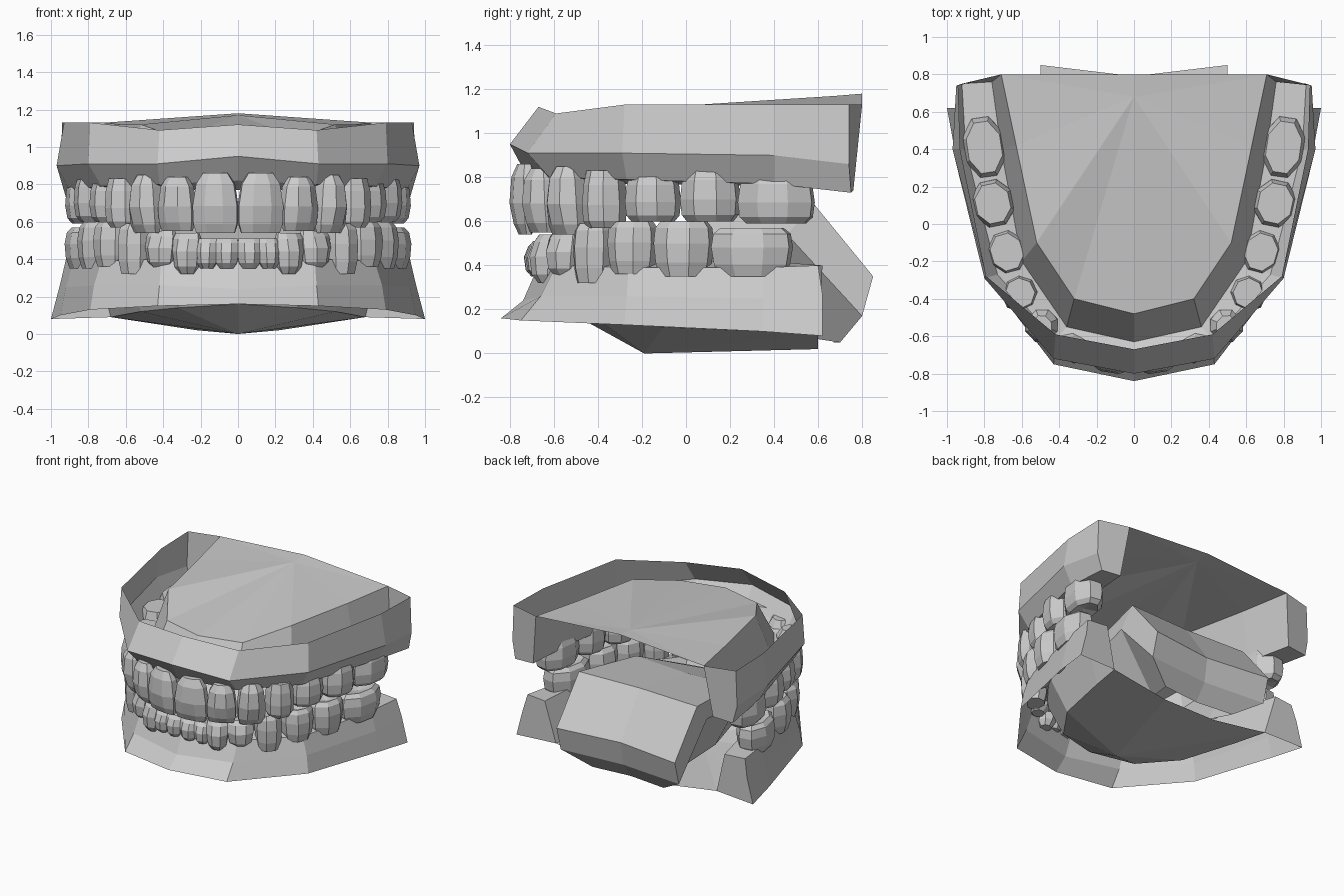
import bpy, bmesh
from math import cos, sin, pi
from mathutils import Vector

cube = bpy.data.objects.get("Cube")
if cube:
    bpy.data.objects.remove(cube, do_unlink=True)

# One plaster colour for the whole cast
plaster = bpy.data.materials.new("plaster_grey")
plaster.use_nodes = True
plaster.diffuse_color = (0.6, 0.6, 0.6, 1)
shader = plaster.node_tree.nodes["Principled BSDF"]
shader.inputs["Base Color"].default_value = plaster.diffuse_color
shader.inputs["Roughness"].default_value = 0.9


def finish(bm, name, mirrored=False):
    """Turn a bmesh into a flat shaded object, optionally mirrored across x."""
    bmesh.ops.recalc_face_normals(bm, faces=bm.faces)
    mesh = bpy.data.meshes.new(name)
    bm.to_mesh(mesh)
    bm.free()
    mesh.materials.append(plaster)
    obj = bpy.data.objects.new(name, mesh)
    bpy.context.collection.objects.link(obj)
    if mirrored:
        mirror = obj.modifiers.new("mirror", 'MIRROR')
        mirror.use_clip = True
        mirror.merge_threshold = 0.001


def bridge(bm, rows, closed=False):
    """Join neighbouring rows of vertices with quads."""
    for a, b in zip(rows, rows[1:]):
        count = len(a)
        for i in range(count if closed else count - 1):
            j = (i + 1) % count
            bm.faces.new((a[i], a[j], b[j], b[i]))


def build_gum(name, stations, centre, closing):
    """Half arch trough, capped at the back, with a sheet spanning its inside."""
    bm = bmesh.new()
    rows = [[bm.verts.new(p) for p in station] for station in stations]
    bridge(bm, rows)
    bm.faces.new(rows[-1])
    hub = bm.verts.new(centre)
    rim = [row[-1] for row in rows] + [bm.verts.new(p) for p in closing]
    for a, b in zip(rim, rim[1:]):
        bm.faces.new((hub, a, b))
    finish(bm, name, mirrored=True)


# Gum sections, front to back: outer rim, bulge, outer gumline, inner gumline, sheet
upper_sections = [
    [(0, -.67, 1.12), (0, -.8, .95), (0, -.73, .82), (0, -.63, .77), (0, -.48, 1.05)],
    [(.42, -.59, 1.09), (.43, -.72, .91), (.42, -.62, .8), (.36, -.55, .77), (.32, -.4, 1.05)],
    [(.79, -.28, 1.13), (.8, -.29, .91), (.73, -.27, .79), (.6, -.2, .77), (.52, -.1, 1.12)],
    [(.93, .4, 1.13), (.97, .4, .9), (.9, .4, .77), (.71, .4, .76), (.63, .42, 1.12)],
    [(.94, .74, 1.13), (.95, .74, .86), (.92, .75, .73), (.76, .76, .74), (.71, .8, 1.13)],
]
lower_sections = [
    [(0, -.84, .16), (0, -.74, .24), (0, -.67, .4), (0, -.6, .42), (0, -.48, .16)],
    [(.43, -.75, .15), (.42, -.66, .26), (.41, -.59, .4), (.35, -.52, .42), (.32, -.38, .14)],
    [(.79, -.28, .13), (.77, -.27, .26), (.73, -.26, .39), (.6, -.2, .42), (.52, -.1, .12)],
    [(.95, .35, .1), (.92, .35, .25), (.88, .35, .39), (.71, .35, .42), (.63, .35, .1)],
    [(1, .62, .08), (.95, .62, .27), (.92, .6, .4), (.76, .62, .4), (.68, .6, .09)],
]
build_gum("upper_gum_and_palate", upper_sections, (0, .68, 1.17), [(0, .8, 1.18)])
build_gum("lower_gum_and_floor", lower_sections, (0, -.19, 0),
          [(.22, .6, .02), (0, .6, .02)])


# Tongue: a thick slab on a keel that rises and then bends down at the throat
def build_tongue():
    bm = bmesh.new()
    # Sections, front to back: middle, upper edge, lower edge, keel
    sections = [
        [(0, -.45, .42), (.2, -.42, .42), (.22, -.4, .32), (.18, -.36, .14)],
        [(0, 0, .58), (.42, 0, .6), (.44, 0, .46), (.25, 0, .1)],
        [(0, .56, .68), (.5, .58, .68), (.5, .46, .54), (.25, .5, .08)],
        [(0, .79, .35), (.5, .85, .35), (.5, .8, .17), (.3, .7, .05)],
    ]
    rows = [[bm.verts.new(p) for p in section] for section in sections]
    bridge(bm, rows)
    bm.faces.new(rows[0])
    # Throat end
    middle, upper, lower, keel = rows[-1]
    low_middle, keel_middle = [bm.verts.new(p) for p in [(0, .76, .17), (0, .67, .05)]]
    bridge(bm, [[middle, upper], [low_middle, lower], [keel_middle, keel]])
    finish(bm, "tongue", mirrored=True)


build_tongue()


def build_tooth(name, place, tangent, width, depth, root, tip, molar):
    """Eight sided crown lofted from root to biting edge."""
    along = Vector((tangent.x, tangent.y, 0)).normalized()
    outward = Vector((along.y, -along.x, 0))
    up = Vector((0, 0, 1))
    # height share, width share, depth share
    if molar:
        rings = [(0, .8, .78), (.25, .93, .95), (.6, 1, 1), (.88, .95, .9), (1, .78, .68)]
    else:
        rings = [(0, .55, .5), (.18, .85, .88), (.55, 1, 1), (.85, .98, .7), (1, .86, .35)]
    bm = bmesh.new()
    rows = []
    for t, ws, ds in rings:
        row = []
        for k in range(8):
            angle = pi / 8 + k * pi / 4
            u = cos(angle) / cos(pi / 8) * width / 2 * ws
            v = sin(angle) / cos(pi / 8) * depth / 2 * ds
            row.append(bm.verts.new(place + along * u + outward * v
                                    + up * (root + (tip - root) * t)))
        rows.append(row)
    bridge(bm, rows, closed=True)
    bm.faces.new(rows[0])
    if molar:
        # Shallow pit between the cusps
        pit = bm.verts.new(place + up * (tip + (root - tip) * .12))
        for k in range(8):
            bm.faces.new((rows[-1][k], rows[-1][(k + 1) % 8], pit))
    else:
        bm.faces.new(rows[-1])
    finish(bm, name)


def build_row(arch, teeth, first_molar):
    """Set a row of teeth along both halves of an arch."""
    spots = [Vector((t[1], t[2], 0)) for t in teeth]
    for i, (label, x, y, width, depth, root, tip) in enumerate(teeth):
        before = spots[i - 1] if i else Vector((-x, y, 0))
        after = spots[min(i + 1, len(spots) - 1)]
        tangent = after - before
        for side, sign in (("left", 1), ("right", -1)):
            build_tooth(f"{arch}_{label}_{side}", Vector((sign * x, y, 0)),
                        Vector((tangent.x, sign * tangent.y, 0)),
                        width, depth, root, tip, i >= first_molar)


# Label, x, y, width along the arch, depth, root height, biting height
build_row("upper", [
    ("central_incisor", .12, -.73, .24, .13, .86, .54),
    ("side_incisor", .325, -.66, .2, .15, .84, .55),
    ("canine", .49, -.54, .19, .18, .85, .54),
    ("front_premolar", .61, -.37, .19, .19, .83, .57),
    ("rear_premolar", .68, -.15, .24, .21, .82, .6),
    ("front_molar", .755, .11, .26, .23, .85, .6),
    ("rear_molar", .8, .41, .34, .23, .83, .59),
], 3)
build_row("lower", [
    ("central_incisor", .06, -.67, .13, .13, .35, .51),
    ("side_incisor", .165, -.66, .12, .13, .35, .51),
    ("canine", .27, -.63, .15, .15, .32, .54),
    ("front_premolar", .405, -.55, .18, .16, .35, .55),
    ("middle_premolar", .55, -.42, .18, .18, .32, .59),
    ("rear_premolar", .665, -.24, .22, .2, .36, .6),
    ("front_molar", .74, -.01, .26, .22, .35, .6),
    ("rear_molar", .8, .3, .36, .23, .35, .57),
], 4)
